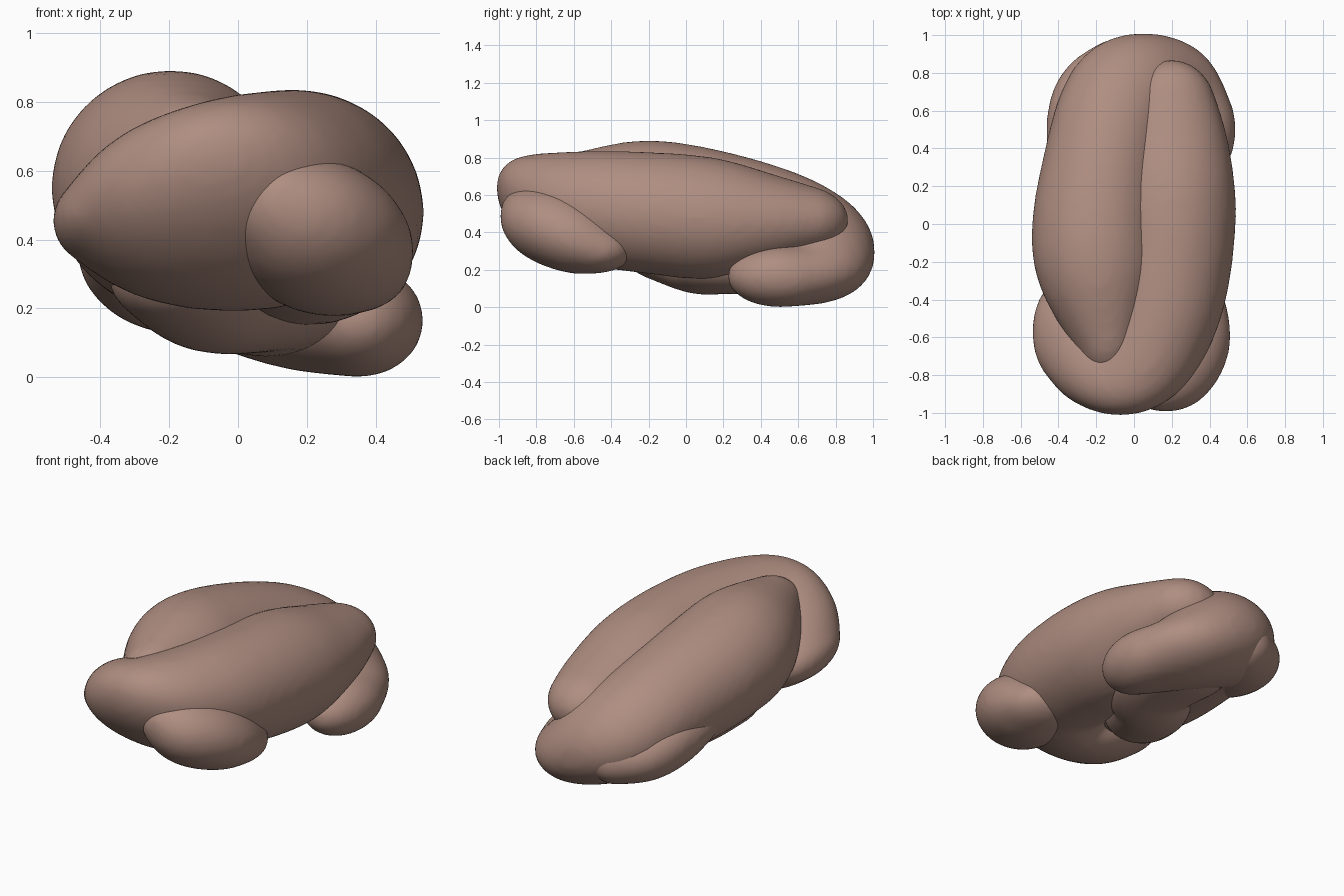
import bpy, bmesh
from mathutils import Matrix

mat = bpy.data.materials.new("dusty_pink_brown")
mat.diffuse_color = (0.43, 0.27, 0.22, 1)


def spline(pts, steps):
    """Catmull-Rom rows through the stations."""
    rows = []
    n = len(pts)
    for i in range(n - 1):
        p0, p1, p2, p3 = pts[max(i - 1, 0)], pts[i], pts[i + 1], pts[min(i + 2, n - 1)]
        for k in range(steps):
            t = k / steps
            rows.append([b + 0.5 * t * (c - a + t * (2 * a - 5 * b + 4 * c - d + t * (3 * (b - c) + d - a)))
                         for a, b, c, d in zip(p0, p1, p2, p3)])
    return rows + [pts[-1]]


def lobe(name, stations, steps=8, smooth=10):
    """Sweep an ellipsoid along stations (x, y, z, rx, ry, rz, forward lean) and fuse into one skin."""
    bm = bmesh.new()
    for x, y, z, rx, ry, rz, lean in spline(stations, steps):
        shear = Matrix.Identity(4)
        shear[1][2] = -lean
        m = Matrix.Translation((x, y, z)) @ shear @ Matrix.Diagonal((rx, ry, rz, 1))
        bmesh.ops.create_uvsphere(bm, u_segments=32, v_segments=18, radius=1, matrix=m)
    me = bpy.data.meshes.new(name)
    bm.to_mesh(me)
    bm.free()
    me.materials.append(mat)
    ob = bpy.data.objects.new(name, me)
    bpy.context.collection.objects.link(ob)
    r = ob.modifiers.new("fuse", 'REMESH')
    r.mode = 'VOXEL'
    r.voxel_size = 0.02
    r.use_smooth_shade = True
    s = ob.modifiers.new("soften", 'SMOOTH')
    s.factor = 0.5
    s.iterations = smooth
    bpy.ops.object.select_all(action='DESELECT')
    ob.select_set(True)
    bpy.context.view_layer.objects.active = ob
    bpy.ops.object.convert(target='MESH')
    return ob


# right lobe, curling round the front to a blunt tip on the left
lobe("right_lobe", [
    (0.20, 0.59, 0.465, 0.24, 0.28, 0.19, 0),
    (0.20, 0.40, 0.465, 0.30, 0.30, 0.25, 0),
    (0.20, 0.12, 0.475, 0.34, 0.30, 0.325, 0),
    (0.19, -0.20, 0.505, 0.33, 0.30, 0.325, 0),
    (0.13, -0.48, 0.52, 0.32, 0.30, 0.315, 0.2),
    (-0.02, -0.68, 0.50, 0.33, 0.28, 0.31, 0.5),
    (-0.20, -0.65, 0.48, 0.27, 0.30, 0.26, 0.5),
    (-0.37, -0.57, 0.455, 0.17, 0.27, 0.14, 0.5),
])

# left lobe, curling round the back and under to the right
lobe("left_lobe", [
    (-0.14, -0.54, 0.62, 0.18, 0.28, 0.21, 0),
    (-0.19, -0.25, 0.57, 0.32, 0.30, 0.32, 0),
    (-0.20, 0.00, 0.54, 0.34, 0.30, 0.33, 0),
    (-0.16, 0.33, 0.48, 0.32, 0.30, 0.31, 0),
    (-0.10, 0.58, 0.42, 0.31, 0.30, 0.27, 0),
    (0.00, 0.70, 0.33, 0.31, 0.305, 0.24, 0),
    (0.20, 0.67, 0.20, 0.26, 0.30, 0.18, 0),
    (0.35, 0.50, 0.165, 0.19, 0.28, 0.165, 0),
])

# lower front right lobe, high at the front and dropping backward
lobe("front_lower_lobe", [
    (0.14, -0.81, 0.47, 0.17, 0.18, 0.17, 0.2),
    (0.21, -0.72, 0.43, 0.24, 0.26, 0.21, 0.2),
    (0.26, -0.62, 0.38, 0.25, 0.25, 0.20, 0.2),
    (0.30, -0.49, 0.31, 0.20, 0.21, 0.13, 0),
])

# lower back left lobe
lobe("back_lower_lobe", [
    (-0.10, 0.79, 0.27, 0.17, 0.19, 0.15, 0),
    (-0.20, 0.69, 0.29, 0.20, 0.22, 0.16, 0),
    (-0.27, 0.56, 0.34, 0.19, 0.24, 0.16, 0),
    (-0.33, 0.38, 0.38, 0.13, 0.19, 0.11, 0),
])

# underside swelling that fills the space between the curled lobes
lobe("underside", [
    (0.08, 0.50, 0.24, 0.28, 0.32, 0.18, 0),
    (0.06, 0.22, 0.23, 0.24, 0.26, 0.16, 0),
    (-0.06, 0.08, 0.22, 0.22, 0.22, 0.15, 0),
    (-0.16, -0.10, 0.30, 0.22, 0.24, 0.16, 0),
])
